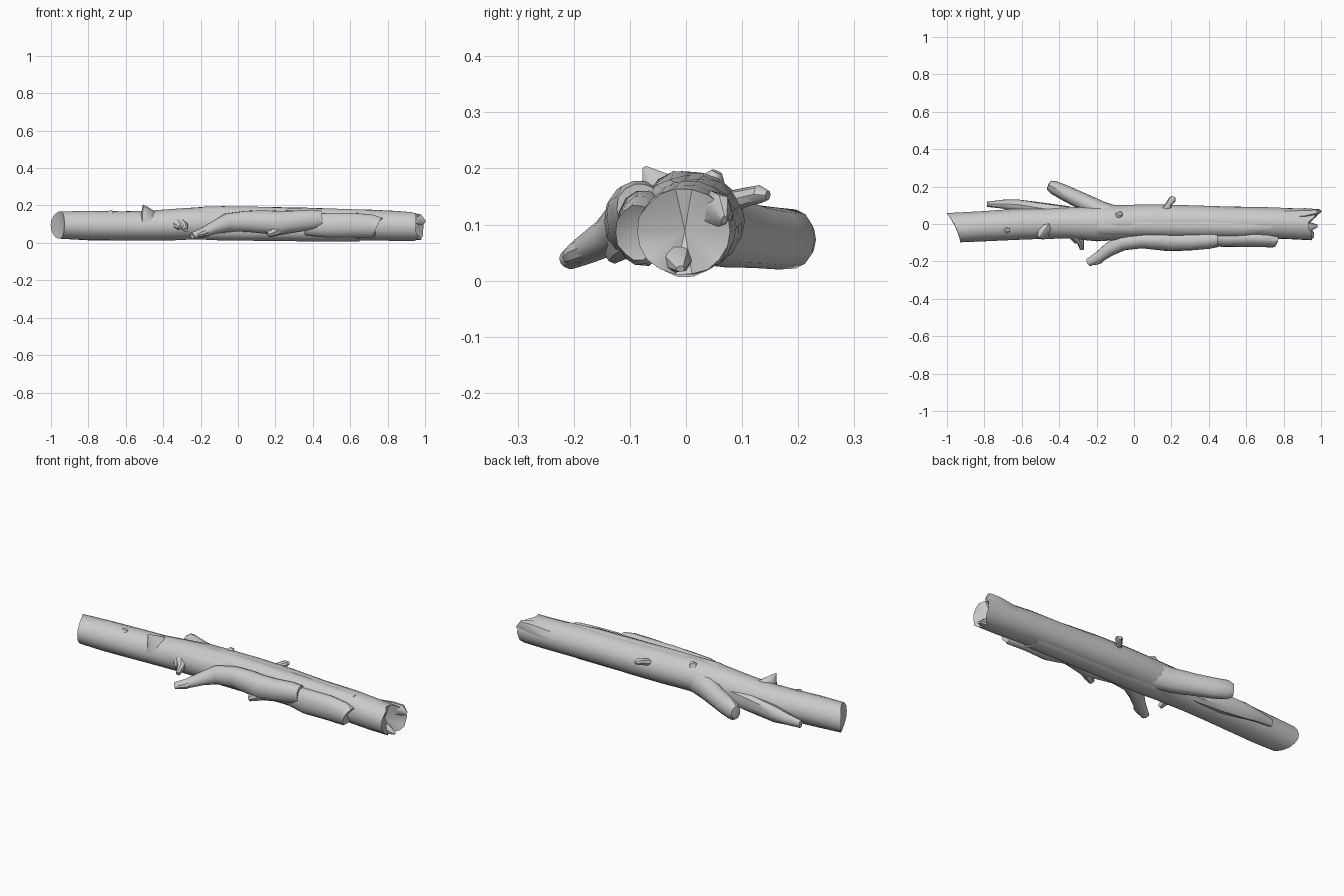
import bpy, bmesh, math, random
from mathutils import Vector

random.seed(4)


def tube(name, rings, sides=14, rough=0.03, dents=(0.0, 0.0), start=None, end=None):
    """Knobbly limb through rings of (x, y, z, side radius, upright radius)."""
    bm = bmesh.new()
    pts = [Vector(r[:3]) for r in rings]
    n = len(pts)
    loops = []
    for i, r in enumerate(rings):
        t = (pts[min(i + 1, n - 1)] - pts[max(i - 1, 0)]).normalized()
        ref = Vector((0, 0, 1)) if abs(t.z) < 0.9 else Vector((1, 0, 0))
        s = ref.cross(t).normalized()
        u = t.cross(s)
        loop = []
        for k in range(sides):
            a = 2 * math.pi * k / sides
            f = 1 + random.uniform(-rough, rough)
            p = pts[i] + s * (math.cos(a) * r[3] * f) + u * (math.sin(a) * r[4] * f)
            shape = start if i == 0 else end if i == n - 1 else None
            if shape:
                p.x += shape(math.cos(a), math.sin(a))
            loop.append(bm.verts.new(p))
        loops.append(loop)
    for a, b in zip(loops, loops[1:]):
        for k in range(sides):
            j = (k + 1) % sides
            bm.faces.new((a[k], a[j], b[j], b[k]))
    # end caps, optionally hollowed
    for loop, d, sgn in ((loops[0], dents[0], 1), (loops[-1], dents[1], -1)):
        t = (pts[1] - pts[0]) if sgn == 1 else (pts[-1] - pts[-2])
        c = sum((v.co for v in loop), Vector()) / sides
        m = bm.verts.new(c + t.normalized() * d * sgn)
        for k in range(sides):
            bm.faces.new((loop[k], loop[(k + 1) % sides], m))
    bmesh.ops.recalc_face_normals(bm, faces=bm.faces)
    me = bpy.data.meshes.new(name)
    bm.to_mesh(me)
    bm.free()
    ob = bpy.data.objects.new(name, me)
    bpy.context.collection.objects.link(ob)
    bpy.ops.object.select_all(action='DESELECT')
    ob.select_set(True)
    bpy.context.view_layer.objects.active = ob
    bpy.ops.object.shade_smooth_by_angle(angle=math.radians(40))
    return ob


# main log: slanted left end, splintered right end
tube("log", [
    (-0.965, -0.02, 0.095, 0.079, 0.074), (-0.80, -0.012, 0.093, 0.080, 0.079),
    (-0.62, -0.002, 0.091, 0.083, 0.079), (-0.48, 0.004, 0.092, 0.083, 0.080),
    (-0.34, 0.006, 0.098, 0.085, 0.084), (-0.20, 0.003, 0.106, 0.096, 0.087),
    (-0.06, 0.008, 0.108, 0.093, 0.087), (0.10, 0.016, 0.107, 0.088, 0.087),
    (0.30, 0.016, 0.103, 0.084, 0.084), (0.50, 0.010, 0.099, 0.082, 0.083),
    (0.70, 0.006, 0.095, 0.083, 0.083), (0.85, 0.000, 0.090, 0.083, 0.081),
    (0.95, -0.004, 0.087, 0.084, 0.077)],
    sides=18, rough=0.018, dents=(0.02, 0.05),
    start=lambda c, s: -0.033 * c + 0.012 * s * s,
    end=lambda c, s: 0.04 * c * c * (1 if c > 0 else 0.1) - 0.02 * (abs(c) < 0.3) + 0.015 * (s < -0.6))

# torn bark laid over the top and underside of the log
tube("top_bark", [
    (-0.30, -0.02, 0.125, 0.030, 0.040), (-0.18, -0.012, 0.132, 0.060, 0.062),
    (0.05, -0.008, 0.130, 0.066, 0.066), (0.35, -0.012, 0.124, 0.062, 0.064),
    (0.58, -0.015, 0.120, 0.060, 0.062), (0.74, -0.010, 0.115, 0.045, 0.060)],
    rough=0.04, end=lambda c, s: 0.02 * c)
tube("under_bark", [
    (-0.35, -0.01, 0.065, 0.035, 0.040), (-0.1, 0.0, 0.067, 0.065, 0.056),
    (0.25, 0.0, 0.063, 0.068, 0.056), (0.65, 0.0, 0.060, 0.060, 0.054)], rough=0.04)

# forked limb along the front
tube("front_limb", [
    (-0.245, -0.207, 0.038, 0.021, 0.018), (-0.19, -0.178, 0.055, 0.030, 0.025),
    (-0.13, -0.135, 0.080, 0.037, 0.034), (-0.06, -0.100, 0.108, 0.042, 0.049),
    (0.04, -0.084, 0.115, 0.046, 0.058), (0.14, -0.088, 0.112, 0.052, 0.063),
    (0.21, -0.092, 0.106, 0.055, 0.066), (0.30, -0.090, 0.115, 0.052, 0.060),
    (0.40, -0.083, 0.124, 0.049, 0.056), (0.45, -0.082, 0.128, 0.042, 0.046)],
    rough=0.03, dents=(0.008, 0.01))
tube("front_limb_stub", [(0.25, -0.09, 0.085, 0.035, 0.035), (0.19, -0.118, 0.060, 0.026, 0.026),
                         (0.16, -0.130, 0.045, 0.015, 0.016)], sides=8)
tube("front_twig_fork", [(-0.14, -0.14, 0.075, 0.024, 0.024), (-0.19, -0.195, 0.050, 0.022, 0.020),
                         (-0.215, -0.212, 0.042, 0.010, 0.012)], sides=8)

# bark slab on the right front
tube("front_bark", [
    (0.36, -0.060, 0.095, 0.040, 0.055), (0.48, -0.078, 0.094, 0.048, 0.068),
    (0.62, -0.076, 0.094, 0.046, 0.068), (0.72, -0.080, 0.090, 0.044, 0.062),
    (0.75, -0.086, 0.086, 0.040, 0.050)],
    rough=0.04, dents=(0, 0.02), end=lambda c, s: 0.015 * s)

# broken branch at the back
tube("back_branch", [
    (-0.06, 0.030, 0.100, 0.055, 0.070), (-0.18, 0.070, 0.090, 0.055, 0.065),
    (-0.28, 0.122, 0.080, 0.046, 0.056), (-0.37, 0.166, 0.075, 0.042, 0.055),
    (-0.43, 0.196, 0.074, 0.037, 0.052), (-0.455, 0.208, 0.073, 0.026, 0.036)],
    sides=12, dents=(0, -0.005))

# splinter peeling off at the back left
tube("back_splinter", [
    (-0.785, 0.105, 0.060, 0.014, 0.022), (-0.70, 0.104, 0.065, 0.024, 0.034),
    (-0.62, 0.098, 0.070, 0.034, 0.044), (-0.50, 0.078, 0.075, 0.040, 0.050),
    (-0.36, 0.060, 0.080, 0.038, 0.052), (-0.22, 0.040, 0.085, 0.025, 0.040)],
    sides=9, rough=0.08)

# small twigs and the thorn: tapering limbs
tube("back_twig", [(0.17, 0.075, 0.140, 0.024, 0.020), (0.19, 0.112, 0.150, 0.017, 0.017),
                   (0.205, 0.132, 0.154, 0.020, 0.016), (0.212, 0.146, 0.152, 0.010, 0.009)], sides=8)
tube("front_twig", [(-0.31, -0.060, 0.105, 0.035, 0.030), (-0.285, -0.095, 0.088, 0.021, 0.020),
                    (-0.278, -0.135, 0.068, 0.012, 0.012)], sides=8)
tube("front_knob", [(-0.33, -0.055, 0.10, 0.03, 0.03), (-0.308, -0.100, 0.082, 0.010, 0.012)], sides=7)
tube("thorn", [(-0.48, -0.035, 0.135, 0.040, 0.065), (-0.495, -0.055, 0.172, 0.020, 0.032),
               (-0.507, -0.074, 0.202, 0.003, 0.004)], sides=8)
tube("top_knot", [(-0.68, -0.03, 0.150, 0.03, 0.03), (-0.675, -0.032, 0.172, 0.010, 0.012)], sides=8)
tube("top_nub", [(-0.08, 0.045, 0.170, 0.03, 0.03), (-0.075, 0.055, 0.194, 0.010, 0.012)], sides=8)

# splinters on the broken right end
tube("end_splinter_back", [(0.80, 0.045, 0.105, 0.038, 0.048), (0.92, 0.052, 0.120, 0.032, 0.040),
                           (0.975, 0.062, 0.125, 0.018, 0.030), (0.998, 0.068, 0.108, 0.006, 0.010)],
     sides=7, rough=0.06)
tube("end_splinter_low", [(0.85, -0.02, 0.050, 0.040, 0.035), (0.94, -0.015, 0.035, 0.026, 0.022),
                          (0.98, -0.010, 0.021, 0.008, 0.006)], sides=7)
